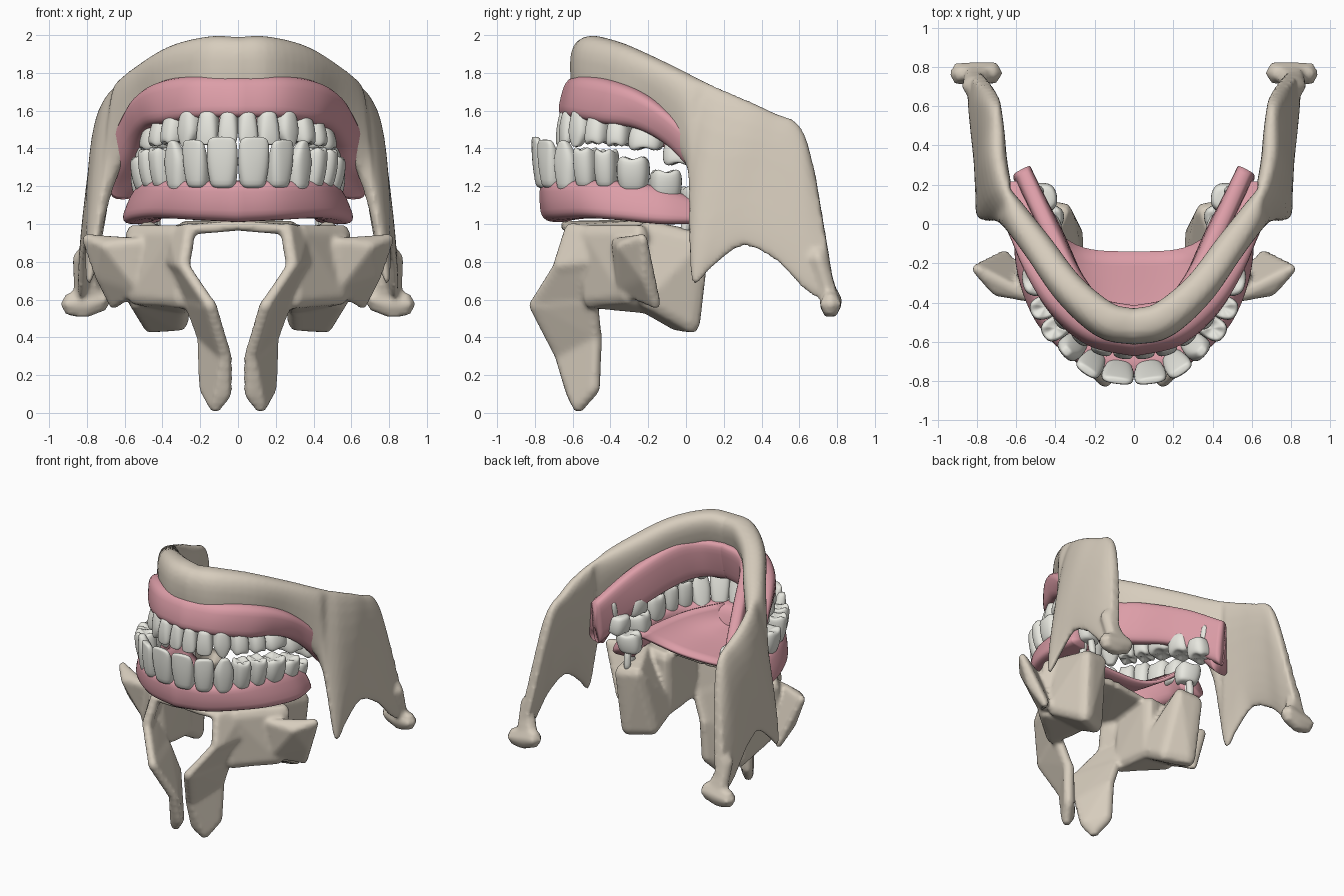
import bpy, bmesh
from math import cos, sin, pi, floor
from mathutils import Vector

if "Cube" in bpy.data.objects:
    bpy.data.objects.remove(bpy.data.objects["Cube"])


def material(name, rgb):
    m = bpy.data.materials.new(name)
    m.diffuse_color = (*rgb, 1)
    m.use_nodes = True
    m.node_tree.nodes["Principled BSDF"].inputs["Base Color"].default_value = m.diffuse_color
    return m


BONE = material("bone", (0.68, 0.61, 0.51))
GUM = material("gum", (0.72, 0.34, 0.39))
ENAMEL = material("enamel", (0.80, 0.80, 0.74))


def spline(pts, t):
    """Catmull-Rom through tuples of any length, t in 0..1"""
    f = min(max(t, 0), 1) * (len(pts) - 1)
    i = min(int(floor(f)), len(pts) - 2)
    f -= i
    p1, p2 = pts[i], pts[i + 1]
    p0 = pts[i - 1] if i else [2 * a - b for a, b in zip(p1, p2)]
    p3 = pts[i + 2] if i + 2 < len(pts) else [2 * b - a for a, b in zip(p1, p2)]
    return [b + 0.5 * f * (c - a + f * (2 * a - 5 * b + 4 * c - d + f * (3 * (b - c) + d - a)))
            for a, b, c, d in zip(p0, p1, p2, p3)]


def power(v, e):
    return (1 if v > 0 else -1) * abs(v) ** e


def skin(bm, rings, cap_start, cap_end):
    vs = [[bm.verts.new(p) for p in r] for r in rings]
    n = len(vs[0])
    for a, b in zip(vs, vs[1:]):
        for k in range(n):
            bm.faces.new((a[k], a[(k + 1) % n], b[(k + 1) % n], b[k]))
    for ring, cap in ((vs[0], cap_start), (vs[-1], cap_end)):
        if cap:
            c = bm.verts.new(cap if isinstance(cap, Vector) else sum((v.co for v in ring), Vector()) / n)
            for k in range(n):
                bm.faces.new((ring[k], ring[(k + 1) % n], c))


def finish(name, bm, mat, voxel=0, subsurf=0, thick=0):
    bmesh.ops.recalc_face_normals(bm, faces=bm.faces[:])
    for f in bm.faces:
        f.smooth = True
    me = bpy.data.meshes.new(name)
    bm.to_mesh(me)
    bm.free()
    me.materials.append(mat)
    ob = bpy.data.objects.new(name, me)
    bpy.context.collection.objects.link(ob)
    mir = ob.modifiers.new("mirror", 'MIRROR')
    mir.merge_threshold = 0.0005
    if thick:
        s = ob.modifiers.new("thickness", 'SOLIDIFY')
        s.thickness, s.offset = thick, 0
    if voxel:
        r = ob.modifiers.new("remesh", 'REMESH')
        r.mode, r.voxel_size, r.use_smooth_shade = 'VOXEL', voxel, True
        s = ob.modifiers.new("smooth", 'SMOOTH')
        s.factor, s.iterations = 0.5, 3
    if subsurf:
        s = ob.modifiers.new("subsurf", 'SUBSURF')
        s.levels = s.render_levels = subsurf


def arch(bm, table, e, top_r=0, bot_r=0, steps=48, n=24):
    """Loft of upright rounded slabs: top xyz, bottom xyz, then half thicknesses unless constant"""
    rings = []
    for i in range(steps + 1):
        t = i / steps
        s = spline(table, t)
        a, b = spline(table, t - 0.01), spline(table, t + 0.01)
        dx, dy = b[0] + b[3] - a[0] - a[3], b[1] + b[4] - a[1] - a[4]
        nrm = Vector((dy, -dx, 0)).normalized() if i else Vector((0, -1, 0))
        top, bot = Vector(s[:3]), Vector(s[3:6])
        r0, r1 = s[6:] if len(s) > 6 else (top_r, bot_r)
        ring = []
        for k in range(n):
            g = 2 * pi * k / n
            u = 0.5 - 0.5 * power(cos(g), e)
            ring.append(top.lerp(bot, u) + nrm * power(sin(g), e) * (r0 + (r1 - r0) * u))
        rings.append(ring)
    skin(bm, rings, False, True)


def hull(bm, r, *balls):
    """Convex skin around a few balls of one radius"""
    vs = []
    for p in balls:
        for k in range(6):
            for h in (-0.85, 0, 0.85):
                c = (1 - h * h) ** 0.5
                vs.append(bm.verts.new(Vector(p) + r * Vector((c * cos(k * pi / 3), c * sin(k * pi / 3), h))))
    bmesh.ops.convex_hull(bm, input=vs)
    bmesh.ops.delete(bm, geom=[v for v in vs if v.is_valid and not v.link_faces], context='VERTS')


# mandible: body, ramus, coronoid and condyle
bm = bmesh.new()
arch(bm, [(0, -.51, 1.99, 0, -.55, 1.64, .11, .06), (.14, -.475, 1.995, .16, -.52, 1.64, .11, .06),
          (.33, -.32, 1.95, .33, -.36, 1.6, .10, .06), (.50, -.10, 1.85, .46, -.16, 1.5, .095, .05),
          (.62, .08, 1.76, .65, .03, 1.25, .085, .05), (.66, .2, 1.71, .78, .03, .70, .08, .035),
          (.69, .35, 1.645, .79, .14, .77, .08, .035), (.695, .48, 1.585, .80, .3, .88, .07, .035),
          (.70, .57, 1.55, .82, .48, .80, .06, .035), (.71, .63, 1.47, .83, .64, .64, .055, .04),
          (.73, .68, 1.29, .83, .80, .57, .03, .04)], .8)
hull(bm, .065, (.73, .77, .60), (.82, .765, .565), (.88, .765, .575))
hull(bm, .05, (.82, .765, .6), (.83, .7, .82), (.75, .77, .6))
finish("mandible", bm, BONE, voxel=.016)

# maxilla: frontal process, nasal margin, body, cheek process, palate floor
bm = bmesh.new()
brow_front, brow_back, nose_tip, eye_rim = (.07, -.66, .3), (.18, -.48, .4), (.15, -.8, .57), (.25, -.5, .58)
nose_side, floor_side, face = (.29, -.67, .78), (.26, -.61, .97), (.33, -.5, .95)
hull(bm, .04, (.12, -.57, .04), (.17, -.49, .13), (.07, -.6, .1), brow_front, brow_back)
hull(bm, .04, brow_front, brow_back, nose_tip, eye_rim)
hull(bm, .035, nose_tip, nose_side, eye_rim, (.35, -.5, .8))
hull(bm, .04, nose_side, floor_side, face, (.35, -.5, .8))
hull(bm, .05, (.3, -.5, .6), face, (.55, -.25, .95), (.54, -.3, .62), (.3, -.2, .57), (.31, -.2, .95))
hull(bm, .05, (.31, -.04, .48), (.46, .03, .47), (.36, .06, .92), (.48, .08, .9), (.3, -.25, .6), (.54, -.2, .6),
     (.48, -.2, .97))
hull(bm, .03, (.53, -.37, .9), (.53, -.34, .66), (.8, -.23, .92), (.73, -.22, .72), (.66, -.16, .58), (.7, -.34, .88))
hull(bm, .03, (.02, -.64, .99), floor_side, (.28, -.25, .99), (.02, -.22, 1))
finish("maxilla", bm, BONE, voxel=.016)

# gums around both tooth rows, the lower one with a tall band on the tongue side
bm = bmesh.new()
arch(bm, [(0, -.53, 1.785, 0, -.61, 1.565), (.2, -.49, 1.785, .2, -.56, 1.56), (.36, -.36, 1.76, .36, -.42, 1.53),
          (.47, -.2, 1.69, .45, -.24, 1.50), (.54, -.05, 1.58, .51, -.07, 1.40), (.59, .09, 1.48, .58, .07, 1.25),
          (.59, .22, 1.43, .61, .18, 1.13)], .6, .105, .08)
finish("lower_gum", bm, GUM)
bm = bmesh.new()
arch(bm, [(0, -.45, 1.80, 0, -.52, 1.51), (.18, -.41, 1.79, .18, -.46, 1.50), (.31, -.27, 1.77, .29, -.31, 1.47),
          (.45, .01, 1.65, .41, -.04, 1.37), (.57, .28, 1.48, .57, .24, 1.16)], .6, .05, .05)
finish("lower_inner_gum", bm, GUM)
bm = bmesh.new()
arch(bm, [(0, -.71, 1.23, 0, -.67, 1.01), (.2, -.68, 1.23, .2, -.63, 1.02), (.36, -.55, 1.23, .38, -.5, 1.03),
          (.44, -.37, 1.23, .48, -.35, 1.02), (.48, -.15, 1.2, .53, -.14, 1), (.46, .03, 1.14, .5, .03, 1)],
     .6, .07, .1)
finish("upper_gum", bm, GUM)

# palate vault
bm = bmesh.new()
rows = []
for j in range(11):
    v = j / 10
    y, w = spline([(-.66, .15), (-.52, .29), (-.38, .37), (-.14, .43)], v)
    rows.append([bm.verts.new((w * i / 10, y + .14 * v * (i / 10) ** 4,
                               1.04 + .06 * (1 - v) + .13 * (i / 10) ** 3)) for i in range(11)])
for a, b in zip(rows, rows[1:]):
    for i in range(10):
        bm.faces.new((a[i], a[i + 1], b[i + 1], b[i]))
finish("palate", bm, GUM, thick=.025)


def tooth(bm, base, tip, out, width, depth, kind):
    """kind: 0 incisor, 1 canine, 2 cheek tooth with cusps"""
    axis = tip - base
    side = Vector((-out.y, out.x, 0))
    sign = 1 if axis.z > 0 else -1
    rings = []
    for w, a in zip((0, .15, .4, .65, .85, .96, 1), (.76, .87, .98, 1, .97, .86, .6)):
        d = a if kind == 2 else 1 - .7 * w ** 2
        if kind == 1 and w > .65:
            a *= 1 - 1.5 * (w - .65)
        ring = []
        for k in range(16):
            g = 2 * pi * k / 16
            cusp = -.012 * cos(4 * g) * w ** 3 * sign if kind == 2 else 0
            h = w - (.06 if kind == 2 and w == 1 else 0)
            ring.append(base + axis * h + side * power(cos(g), .75) * a * width / 2
                        + out * power(sin(g), .75) * d * depth / 2 + Vector((0, 0, cusp)))
        rings.append(ring)
    skin(bm, rings, True, base + axis * (.85 if kind == 2 else 1.01))


def tooth_row(name, path, widths, bases, tips):
    bm = bmesh.new()
    fine = [Vector((*spline(path, i / 200), 0)) for i in range(201)]
    total = sum((b - a).length for a, b in zip(fine, fine[1:]))
    run = 0
    for i, w in enumerate(widths):
        mid = (run + w / 2) / sum(widths) * total
        run += w
        walked, k = 0, 0
        while walked < mid and k < 199:
            walked += (fine[k + 1] - fine[k]).length
            k += 1
        d = (fine[k + 1] - fine[k - 1]).normalized()
        out = Vector((d.y, -d.x, 0))
        lean = out * (.03 if i < 3 else .01)
        tooth(bm, fine[k] - lean + Vector((0, 0, bases[i])), fine[k] + lean + Vector((0, 0, tips[i])),
              out, w * total / sum(widths) * 1.05, min(.18, .11 + .015 * i), min(i // 2, 1) if i < 3 else 2)
    # roots of the last tooth
    for s in (-.03, .03):
        p = fine[k] + Vector((0, 0, bases[-1]))
        hull(bm, .03, p + d * s, p + d * s * 1.5 + Vector((0, 0, (bases[-1] - tips[-1]) * .6)))
    finish(name, bm, ENAMEL, subsurf=1)


tooth_row("upper_teeth", [(0, -.78), (.2, -.735), (.36, -.58), (.46, -.37), (.48, -.15), (.43, .1)],
          (.155, .13, .13, .115, .115, .165, .16, .13), (1.19, 1.19, 1.17, 1.19, 1.19, 1.17, 1.11, 1.05),
          (1.46, 1.445, 1.44, 1.41, 1.40, 1.36, 1.29, 1.2))
tooth_row("lower_teeth", [(0, -.65), (.2, -.60), (.34, -.45), (.42, -.25), (.45, -.05), (.49, .2)],
          (.1, .11, .12, .12, .12, .18, .17, .15), (1.60, 1.60, 1.61, 1.58, 1.56, 1.52, 1.45, 1.36),
          (1.42, 1.42, 1.41, 1.42, 1.41, 1.39, 1.31, 1.22))
